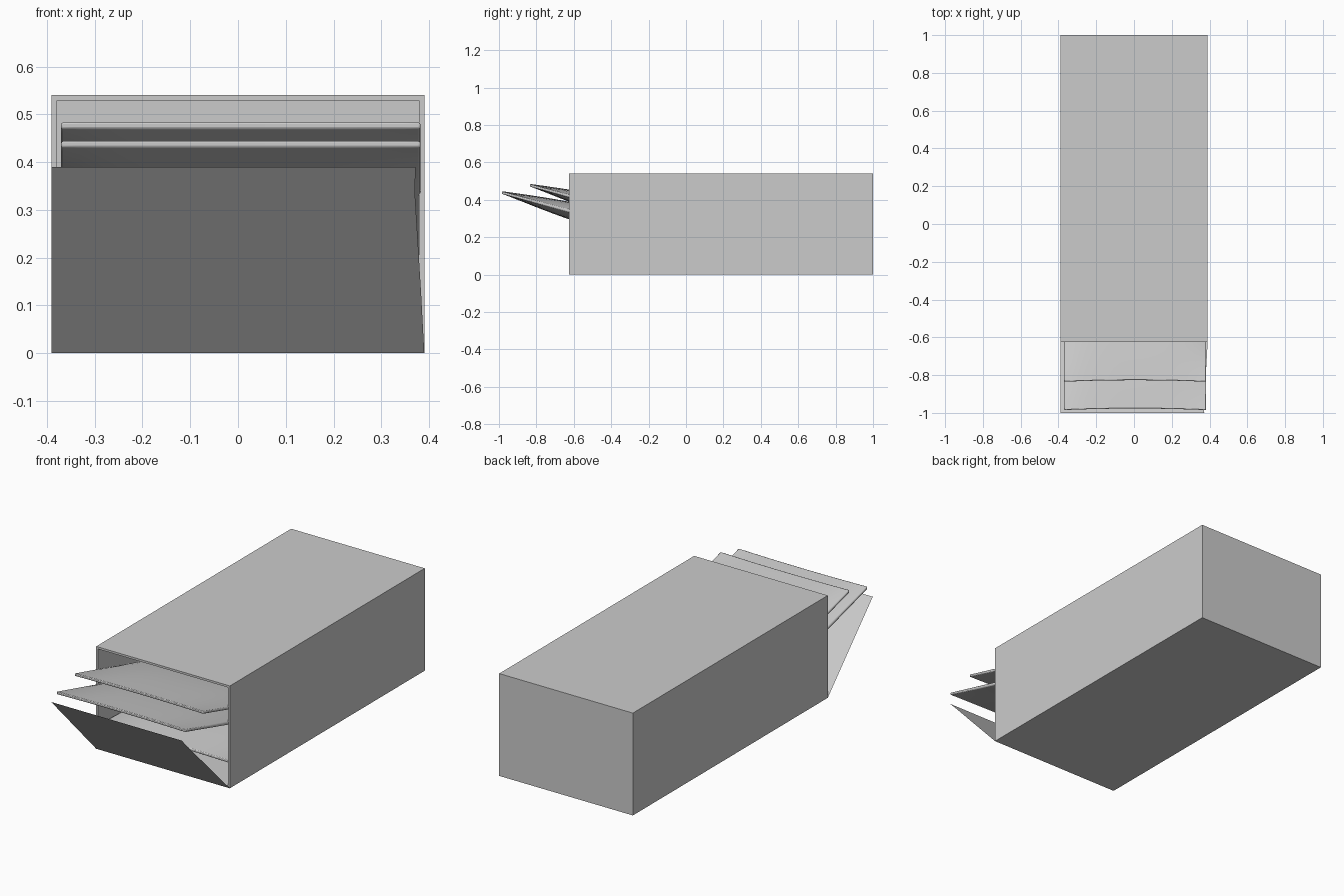
import bpy, bmesh, math

if "Cube" in bpy.data.objects:
    bpy.data.objects.remove(bpy.data.objects["Cube"])


def make_object(name, bm):
    bmesh.ops.recalc_face_normals(bm, faces=bm.faces)
    me = bpy.data.meshes.new(name)
    bm.to_mesh(me)
    bm.free()
    ob = bpy.data.objects.new(name, me)
    bpy.context.collection.objects.link(ob)
    return ob


def pouch(name, tip_y, tip_z, length=1.2, slope=0.27, bulge=0.05, rim=0.014):
    """Pillow-shaped packet: two bulged sheets joined by a thin rim."""
    bm = bmesh.new()
    for side in (1, -1):
        grid = bmesh.ops.create_grid(bm, x_segments=20, y_segments=28, size=1)
        for v in grid["verts"]:
            a, d = v.co.x, (v.co.y + 1) / 2 * length
            puff = bulge * math.sin(math.pi * d / length) * (1 - a ** 4)
            v.co.x = 0.006 + a * 0.376
            v.co.y = tip_y + d + 0.008 * (1 - a * a) * (1 - d / length)
            v.co.z = tip_z - slope * d + side * (rim / 2 + puff)
    rims = [e for e in bm.edges if e.is_boundary]
    bmesh.ops.bridge_loops(bm, edges=rims)
    ob = make_object(name, bm)
    # softened rim
    bev = ob.modifiers.new("soft_rim", "BEVEL")
    bev.width = 0.004
    bev.segments = 2
    bev.limit_method = "ANGLE"
    bev.angle_limit = math.radians(50)
    bpy.context.view_layer.objects.active = ob
    ob.select_set(True)
    bpy.ops.object.shade_smooth_by_angle(angle=math.radians(50))
    ob.select_set(False)


# open-fronted carton with thin walls
bm = bmesh.new()
bmesh.ops.create_cube(bm, size=1)
for v in bm.verts:
    v.co.x *= 0.78
    v.co.y = 0.1875 + v.co.y * 1.625
    v.co.z = (v.co.z + 0.5) * 0.54
bmesh.ops.recalc_face_normals(bm, faces=bm.faces)
front = [f for f in bm.faces if f.normal.y < -0.5]
bmesh.ops.delete(bm, geom=front, context="FACES")
carton = make_object("carton", bm)
wall = carton.modifiers.new("wall", "SOLIDIFY")
wall.thickness = 0.011
wall.offset = -1
wall.use_even_offset = True

# paper-thin front flap hinged on the bottom edge, right side slightly torn
bm = bmesh.new()
outline = [(-0.39, 0), (0.39, 0), (0.383, 0.13), (0.37, 0.34), (0.372, 0.39), (-0.39, 0.39)]
bm.faces.new([bm.verts.new((x, -0.625 - 0.375 * z / 0.39, z)) for x, z in outline])
make_object("front_flap", bm)

# packets sticking out of the opening, and one lying inside
pouch("upper_packet", -0.835, 0.477)
pouch("lower_packet", -0.985, 0.438)
pouch("inner_packet", -0.61, 0.13, slope=0.04)
